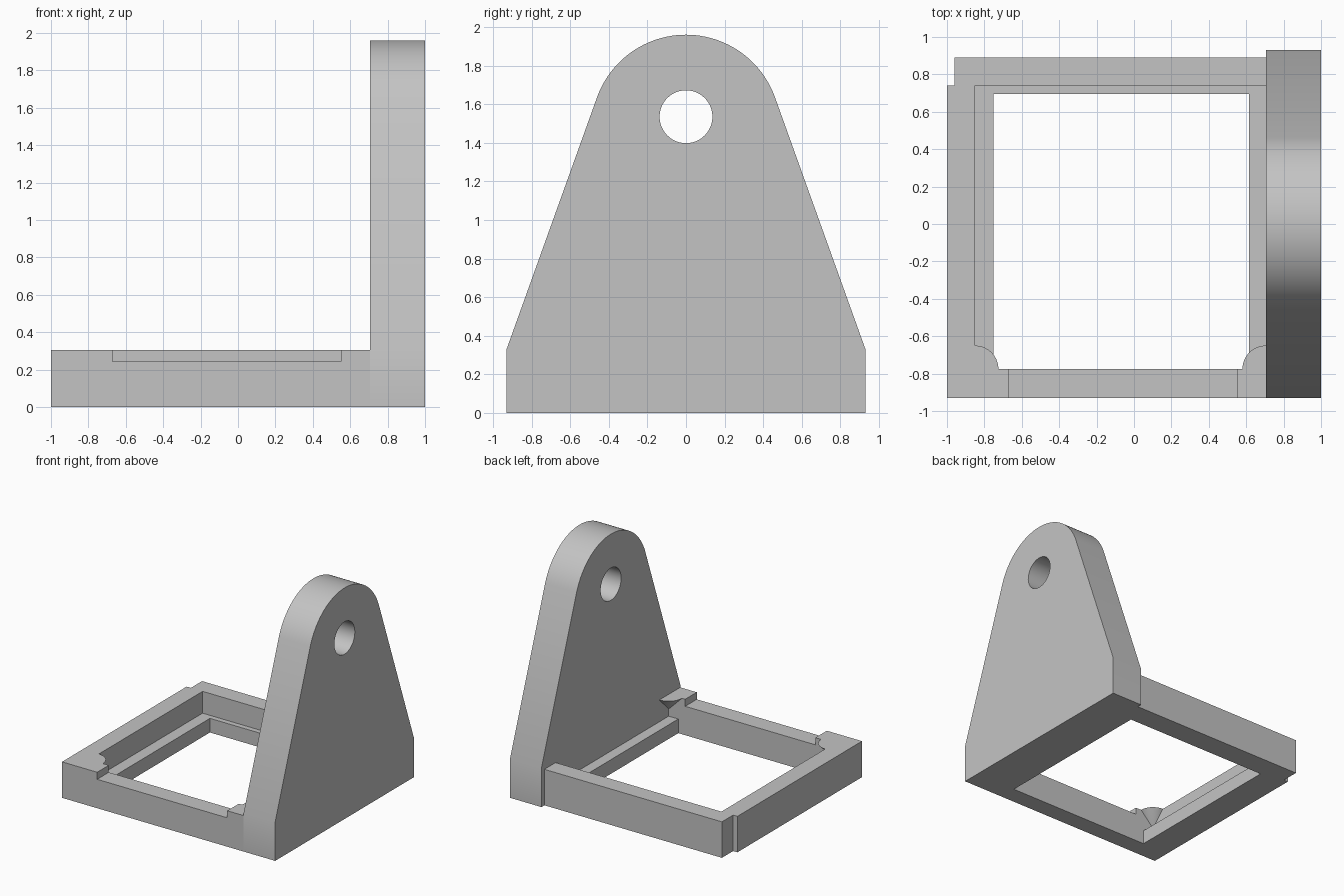
import bpy, bmesh, math
from mathutils import Vector

cube = bpy.data.objects.get("Cube")
if cube:
    bpy.data.objects.remove(cube, do_unlink=True)

grey = bpy.data.materials.new("plain_grey")
grey.use_nodes = True
COLOUR = (0.55, 0.55, 0.55, 1)
grey.diffuse_color = COLOUR
grey.node_tree.nodes["Principled BSDF"].inputs["Base Color"].default_value = COLOUR


def prism(name, outline, offset):
    """Extrude a closed 3D outline along an offset vector."""
    bm = bmesh.new()
    face = bm.faces.new([bm.verts.new(p) for p in outline])
    ext = bmesh.ops.extrude_face_region(bm, geom=[face], use_keep_orig=True)
    moved = [v for v in ext["geom"] if isinstance(v, bmesh.types.BMVert)]
    bmesh.ops.translate(bm, verts=moved, vec=Vector(offset))
    return finish(name, bm)


def finish(name, bm):
    bmesh.ops.recalc_face_normals(bm, faces=bm.faces)
    mesh = bpy.data.meshes.new(name)
    bm.to_mesh(mesh)
    bm.free()
    mesh.materials.append(grey)
    obj = bpy.data.objects.new(name, mesh)
    bpy.context.collection.objects.link(obj)
    return obj


def box(name, x0, x1, y0, y1, z0, z1):
    return prism(name, [(x0, y0, z0), (x1, y0, z0), (x1, y1, z0), (x0, y1, z0)], (0, 0, z1 - z0))


def combine(obj, tool, operation):
    """Apply a boolean and remove the tool object."""
    mod = obj.modifiers.new(operation, 'BOOLEAN')
    mod.operation, mod.solver, mod.object = operation, 'EXACT', tool
    bpy.context.view_layer.objects.active = obj
    bpy.ops.object.modifier_apply(modifier=mod.name)
    bpy.data.objects.remove(tool, do_unlink=True)


def corner_gusset(x, side):
    """Quarter cone with its point down, tucked into a front pocket corner."""
    bm = bmesh.new()
    centre = bm.verts.new((x, FRONT_IN, TOP))
    tip = bm.verts.new((x, FRONT_IN, TOP - GUSSET))
    arc = []
    for i in range(17):
        a = math.pi / 2 * i / 16
        arc.append(bm.verts.new((x + side * GUSSET * math.cos(a),
                                 FRONT_IN + GUSSET * math.sin(a), TOP)))
    bm.faces.new([centre] + arc)
    for a, b in zip(arc, arc[1:]):
        bm.faces.new((a, b, tip))
    bm.faces.new((centre, arc[0], tip))
    bm.faces.new((centre, tip, arc[-1]))
    return finish("corner_gusset", bm)


TOP, LEDGE = 0.305, 0.12
FRONT, FRONT_IN = -0.93, -0.775
PLATE_X = 0.705
GUSSET = 0.125

# Base frame with a stepped back right corner
outline = [(-1, FRONT), (PLATE_X, FRONT), (PLATE_X, 0.89), (-0.96, 0.89), (-0.96, 0.74), (-1, 0.74)]
frame = prism("base_frame", [(x, y, 0) for x, y in outline], (0, 0, TOP))

# Through opening, ledge pocket and shallow front recess
for cut in (box("opening", -0.75, 0.615, FRONT_IN, 0.695, -0.1, 0.5),
            box("pocket", -0.85, 0.8, FRONT_IN, 0.74, LEDGE, 0.5),
            box("front_recess", -0.67, 0.55, -1.1, -0.7, 0.245, 0.5)):
    combine(frame, cut, 'DIFFERENCE')

for x, side in ((-0.85, 1), (PLATE_X, -1)):
    combine(frame, corner_gusset(x, side), 'UNION')

# Upright plate: straight foot, tapered sides, round head
RADIUS, HEAD_Z = 0.49, 1.47
start = math.atan2(0.338, 0.941)
profile = [(-0.93, 0), (0.93, 0), (0.93, 0.33)]
for i in range(49):
    a = start + (math.pi - 2 * start) * i / 48
    profile.append((RADIUS * math.cos(a), HEAD_Z + RADIUS * math.sin(a)))
profile.append((-0.93, 0.33))
plate = prism("upright_plate", [(PLATE_X, y, z) for y, z in profile], (1 - PLATE_X, 0, 0))

# Pivot hole through the plate
ring = [2 * math.pi * i / 48 for i in range(48)]
hole = prism("pivot_hole", [(0.5, 0.137 * math.cos(a), 1.535 + 0.137 * math.sin(a)) for a in ring], (1, 0, 0))
combine(plate, hole, 'DIFFERENCE')

for obj in (frame, plate):
    bpy.ops.object.select_all(action='DESELECT')
    obj.select_set(True)
    bpy.context.view_layer.objects.active = obj
    bpy.ops.object.shade_smooth_by_angle(angle=math.radians(30))
